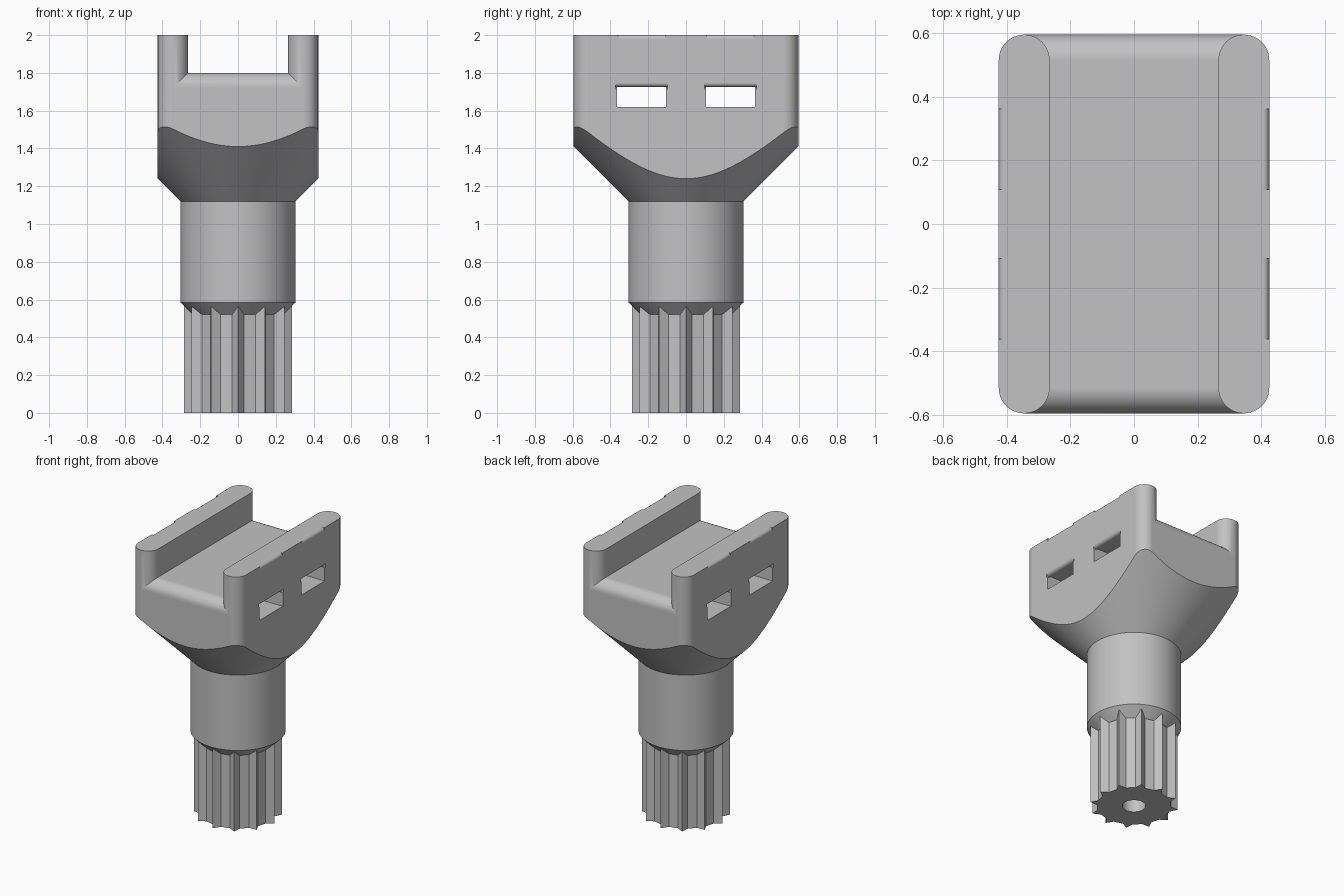
import bpy, bmesh
from math import sin, cos, pi, radians

default = bpy.data.objects.get("Cube")
if default:
    bpy.data.objects.remove(default, do_unlink=True)

GREY = (0.54, 0.54, 0.54, 1)
grey = bpy.data.materials.new("plain grey")
grey.use_nodes = True
grey.diffuse_color = GREY
grey.node_tree.nodes["Principled BSDF"].inputs["Base Color"].default_value = GREY

HX, HY = 0.425, 0.595     # half width and half depth of the head
R = 0.08                  # end radius of the side walls
WALL_X = HX - R           # centre line of a side wall
FLOOR, TOP = 1.8, 2.0
NECK_R, NECK_TOP = 0.305, 1.12


def arc(cx, cy, r, start, end, n):
    """Points on a circle arc, angles in degrees."""
    angles = [radians(start + (end - start) * i / n) for i in range(n + 1)]
    return [(cx + r * cos(a), cy + r * sin(a)) for a in angles]


def finish(name, bm):
    bmesh.ops.recalc_face_normals(bm, faces=bm.faces)
    mesh = bpy.data.meshes.new(name)
    bm.to_mesh(mesh)
    bm.free()
    mesh.materials.append(grey)
    obj = bpy.data.objects.new(name, mesh)
    bpy.context.collection.objects.link(obj)
    return obj


def prism(name, points, low, high, axis):
    """Extrude a closed 2D profile along one axis."""
    place = {"x": lambda a, b, h: (h, a, b),
             "y": lambda a, b, h: (a, h, b),
             "z": lambda a, b, h: (a, b, h)}[axis]
    bm = bmesh.new()
    rings = [[bm.verts.new(place(a, b, h)) for a, b in points] for h in (low, high)]
    for ring in rings:
        bm.faces.new(ring)
    for i in range(len(points)):
        j = (i + 1) % len(points)
        bm.faces.new((rings[0][i], rings[0][j], rings[1][j], rings[1][i]))
    return finish(name, bm)


def lathe(name, profile, sides=96):
    """Stack of (radius, height) rings closed by flat caps."""
    bm = bmesh.new()
    rings = [[bm.verts.new((r * cos(2 * pi * i / sides), r * sin(2 * pi * i / sides), z))
              for i in range(sides)] for r, z in profile]
    bm.faces.new(rings[0])
    bm.faces.new(rings[-1])
    for low, high in zip(rings, rings[1:]):
        for i in range(sides):
            j = (i + 1) % sides
            bm.faces.new((low[i], low[j], high[j], high[i]))
    return finish(name, bm)


def combine(target, tool, operation):
    """Apply an exact boolean and drop the tool."""
    mod = target.modifiers.new(operation.lower(), "BOOLEAN")
    mod.operation, mod.solver, mod.object = operation, "EXACT", tool
    bpy.context.view_layer.objects.active = target
    bpy.ops.object.modifier_apply(modifier=mod.name)
    bpy.data.objects.remove(tool, do_unlink=True)


def smooth(obj):
    bpy.ops.object.select_all(action="DESELECT")
    obj.select_set(True)
    bpy.context.view_layer.objects.active = obj
    bpy.ops.object.shade_smooth_by_angle(angle=radians(25))
    obj.modifiers.new("flat face normals", "WEIGHTED_NORMAL").keep_sharp = True


# Cradle floor block with rounded front and back top edges
floor_profile = ([(-HY, 1.0), (HY, 1.0)]
                 + arc(HY - R, FLOOR - R, R, 0, 90, 12)
                 + arc(R - HY, FLOOR - R, R, 90, 180, 12))
head = prism("cradle_head", floor_profile, -WALL_X, WALL_X, "x")

# Side walls with round ends
for side in (-1, 1):
    outline = (arc(side * WALL_X, HY - R, R, 0, 180, 24)
               + arc(side * WALL_X, R - HY, R, 180, 360, 24))
    combine(head, prism("wall", outline, 1.0, TOP, "z"), "UNION")

# Conical underside that trims the head
flare = 1.0
combine(head, lathe("cone", [(NECK_R, NECK_TOP), (NECK_R + flare, NECK_TOP + flare)], 128),
        "INTERSECT")


# Strap slots through the head, with rounded edges for the straps
def edge_cutter(side, z, r, up, y, half):
    """Removes the corner outside a fillet on an outer wall edge."""
    curve = [(side * (HX - r + a), z + up * (b - r)) for a, b in arc(0, 0, r, 0, 90, 6)]
    pad = 0.01
    corner = [(side * (HX - r), z + up * pad), (side * (HX + pad), z + up * pad),
              (side * (HX + pad), z - up * r)]
    return prism("edge_cutter", curve + corner, y - half, y + half, "y")


SLOT_LOW, SLOT_HIGH, SLOT_HALF = 1.62, 1.725, 0.13
for y in (-0.235, 0.235):
    box = [(-1, SLOT_LOW), (1, SLOT_LOW), (1, SLOT_HIGH), (-1, SLOT_HIGH)]
    combine(head, prism("slot_cutter", box, y - SLOT_HALF, y + SLOT_HALF, "y"), "DIFFERENCE")
    for side in (-1, 1):
        combine(head, edge_cutter(side, TOP, 0.02, 1, y, SLOT_HALF - 0.004), "DIFFERENCE")
        combine(head, edge_cutter(side, SLOT_HIGH, 0.023, -1, y, SLOT_HALF + 0.008), "DIFFERENCE")
smooth(head)

# Round neck with chamfered lower end
neck = lathe("neck", [(0.24, 0.52), (NECK_R, 0.585), (NECK_R, NECK_TOP)])
smooth(neck)

# Splined shaft with pointed teeth and a blind centre hole
TEETH, ROOT, TIP = 12, 0.24, 0.285
spline = []
for i in range(TEETH):
    middle = 360 * i / TEETH
    for offset, r in ((-7.5, ROOT), (0, TIP), (7.5, ROOT)):
        a = radians(middle + offset)
        spline.append((r * cos(a), r * sin(a)))
shaft = prism("splined_shaft", spline, 0, 0.575, "z")
combine(shaft, lathe("bore", [(0.076, -0.1), (0.076, 0.5)], 48), "DIFFERENCE")
smooth(shaft)
